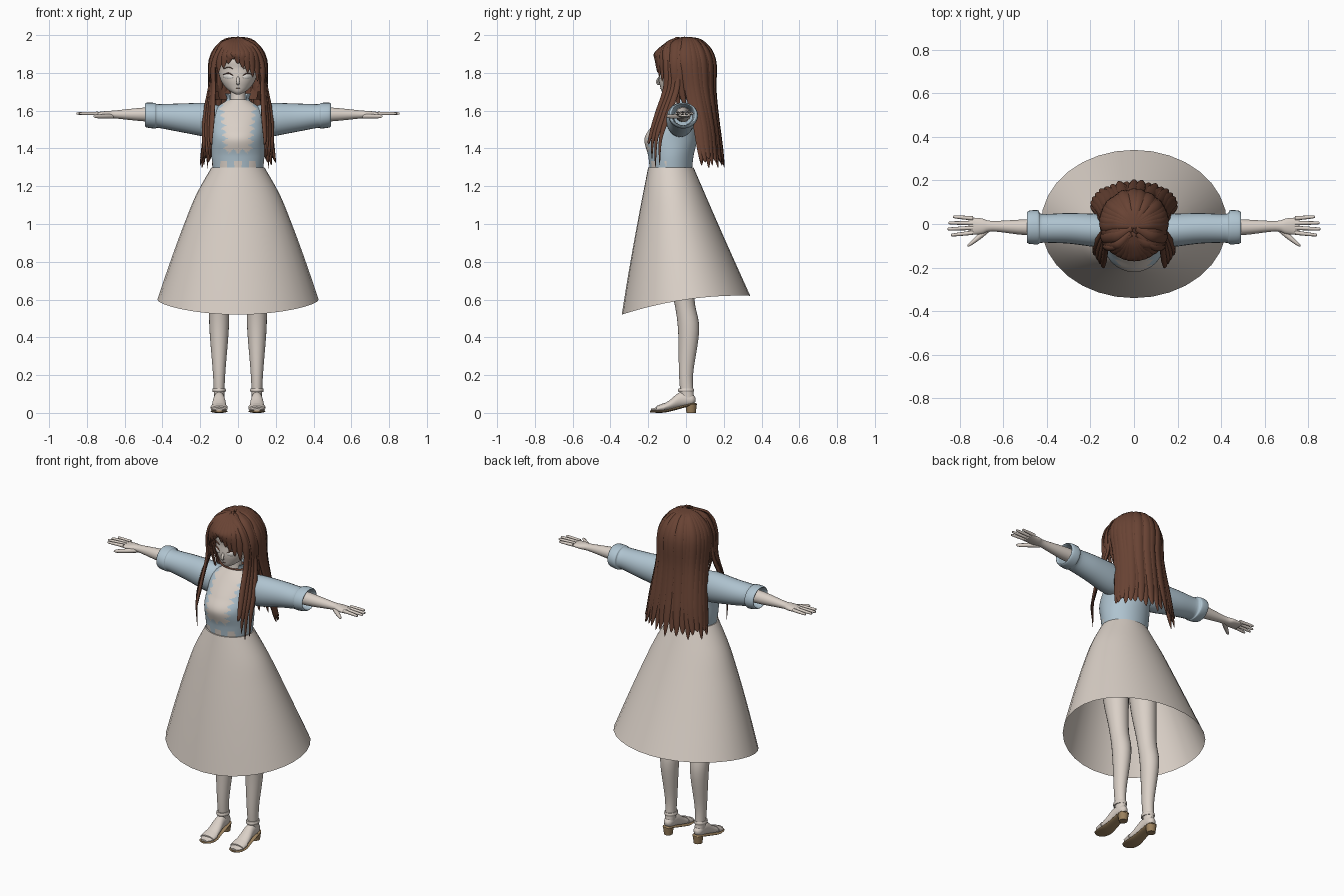
import bpy, bmesh, math, random
from mathutils import Vector

random.seed(4)
if "Cube" in bpy.data.objects:
    bpy.data.objects.remove(bpy.data.objects["Cube"])


def material(name, rgb):
    mat = bpy.data.materials.new(name)
    mat.use_nodes = True
    mat.diffuse_color = (*rgb, 1)
    mat.node_tree.nodes["Principled BSDF"].inputs["Base Color"].default_value = (*rgb, 1)
    return mat


SKIN = material("warm_beige", (.7, .63, .57))
BLUE = material("pale_blue", (.43, .55, .63))
HAIR = material("chestnut_brown", (.14, .056, .034))
SOLE = material("sole_tan", (.33, .22, .11))
EYE = material("eye_white", (.78, .75, .71))


def spline(points, steps):
    """Catmull-Rom interpolation through tuples of any length."""
    result, last = [], len(points) - 1
    for i in range(last):
        before, start = points[max(i - 1, 0)], points[i]
        end, after = points[i + 1], points[min(i + 2, last)]
        for k in range(steps):
            t = k / steps
            result.append([q + ((r - p) * t + (2 * p - 5 * q + 4 * r - s) * t ** 2
                                + (3 * q - p - 3 * r + s) * t ** 3) / 2
                           for p, q, r, s in zip(before, start, end, after)])
    return result + [list(points[last])]


def skin_rings(name, rings, materials, open_end=False, mirror=False):
    """Bridge rings of points into a smooth surface."""
    bm = bmesh.new()
    loops = [[bm.verts.new(point) for point in ring] for ring in rings]
    count = len(loops[0])
    for lower, upper in zip(loops, loops[1:]):
        for i in range(count):
            j = (i + 1) % count
            bm.faces.new((lower[i], lower[j], upper[j], upper[i]))
    bm.faces.new(loops[0])
    if not open_end:
        bm.faces.new(loops[-1])
    bmesh.ops.recalc_face_normals(bm, faces=bm.faces)
    mesh = bpy.data.meshes.new(name)
    bm.to_mesh(mesh)
    bm.free()
    for mat in materials:
        mesh.materials.append(mat)
    mesh.polygons.foreach_set("use_smooth", [True] * len(mesh.polygons))
    mesh.set_sharp_from_angle(angle=math.radians(50))
    obj = bpy.data.objects.new(name, mesh)
    bpy.context.scene.collection.objects.link(obj)
    if mirror:
        obj.modifiers.new("mirror", 'MIRROR')
    return obj


def loft(name, rings, materials, axis="z", at=0, sides=24, steps=5, **options):
    """Ellipses (position on axis, shifting centre, two radii); 'at' fixes the other centre."""
    loops = []
    for along, centre, ru, rv in spline(rings, steps):
        loop = []
        for i in range(sides):
            angle = math.tau * i / sides
            u, v = max(ru, .001) * math.cos(angle), max(rv, .001) * math.sin(angle)
            loop.append({"z": (at + u, centre + v, along),
                         "x": (along, centre + u, at + v),
                         "y": (at + u, along, centre + v)}[axis])
        loops.append(loop)
    return skin_rings(name, loops, materials, **options)


def lock_width(t):
    return min(1, .45 + 2 * t) * min(1, (1 - t) * 3.5) ** .8 + .02


def almond(t):
    return max(0, math.sin(math.pi * t)) ** .7 + .03


def sweep(name, points, width, thickness, mat, taper=lock_width, sides=8, mirror=False):
    """Flat tapered strand whose flat side faces away from the head."""
    path = [Vector(point) for point in spline(points, 5)]
    loops, last = [], len(path) - 1
    for i, p in enumerate(path):
        tangent = (path[min(i + 1, last)] - path[max(i - 1, 0)]).normalized()
        normal = p - Vector((0, 0, min(p.z, 1.85)))
        normal = (normal - tangent * normal.dot(tangent)).normalized()
        across, size = tangent.cross(normal), taper(i / last)
        angles = [math.tau * j / sides for j in range(sides)]
        loops.append([p + size * (across * width * math.cos(angle)
                                  + normal * thickness * math.sin(angle)) for angle in angles])
    return skin_rings(name, loops, [mat], mirror=mirror)


def trim(obj, unwanted):
    """Remove the faces whose centre meets a rule."""
    bm = bmesh.new()
    bm.from_mesh(obj.data)
    gone = [face for face in bm.faces if unwanted(face.calc_center_median())]
    bmesh.ops.delete(bm, geom=gone, context='FACES')
    bm.to_mesh(obj.data)
    bm.free()


def zigzag(value, period):
    return abs((value / period) % 1 - .5) * 2


# Skirt: open bell whose hem dips at the front
bell = [i / 5 for i in range(6)]
skirt = loft("skirt", [(1.3 - .7 * t, .08 * (t - 1), .14 + .287 * t ** .8, .12 + .22 * t)
                       for t in bell], [SKIN], sides=32, open_end=True)
for vertex in skirt.data.vertices:
    drop = (1.3 - vertex.co.z) / .7
    toward_back = vertex.co.y / .34
    vertex.co.z += drop ** 2 * toward_back * (.05 - .03 * toward_back)

# Bodice with a ragged neckline and hem
bodice = loft("bodice", [(1.27, -.08, .13, .11), (1.36, -.08, .14, .12), (1.45, -.08, .14, .14),
                         (1.52, -.06, .14, .12), (1.6, -.04, .13, .08), (1.66, -.03, .05, .04)],
              [BLUE, SKIN], sides=128, steps=15)
for face in bodice.data.polygons:
    x, y, z = face.center
    opening = .05 + (z - 1.4) / 10 + .03 * zigzag(z, .035)
    neckline = y < -.05 and abs(x) < opening and z > 1.4 - .03 * zigzag(x, .05)
    hem = y < -.1 and z < 1.3 + .035 * (zigzag(x, .075) > .5)
    face.material_index = int(neckline or hem)

# Collar, open at the throat
collar = loft("collar", [(1.62, -.03, .09, .06), (1.66, -.02, .06, .055), (1.69, -.02, .07, .06)],
              [BLUE], open_end=True)
trim(collar, lambda centre: centre.y < -.055)

# Sleeves with turned cuffs, rising slightly outwards
sleeves = loft("sleeves", [(.07, -.02, .05, .07), (.15, -.03, .075, .09), (.3, -.02, .07, .076),
                           (.42, -.02, .066, .063), (.44, -.015, .078, .068),
                           (.485, -.015, .075, .065), (.48, -.015, .06, .055),
                           (.38, -.015, .05, .045)],
               [BLUE], axis="x", at=1.57, mirror=True)
for vertex in sleeves.data.vertices:
    vertex.co.z += .08 * (vertex.co.x - .4)

# Arms, palms, fingers and thumbs
loft("arms", [(.34, -.015, .042, .042), (.5, -.015, .036, .036), (.65, -.01, .024, .021),
              (.7, -.01, .036, .018), (.76, -.01, .04, .01)],
     [SKIN], axis="x", at=1.58, mirror=True)
for finger, tip in enumerate((.83, .85, .855, .84)):
    root = .026 - .022 * finger
    loft("fingers", [(.74, root, .01, .01), (tip - .01, root * 1.25, .007, .007),
                     (tip, root * 1.25, .002, .002)],
         [SKIN], axis="x", at=1.585, sides=10, mirror=True)
loft("thumbs", [(.66, -.02, .012, .012), (.7, -.05, .016, .012), (.75, -.09, .01, .01),
                (.765, -.1, .003, .003)], [SKIN], axis="x", at=1.57, sides=10, mirror=True)

# Legs and feet
STANCE = .1
loft("legs", [(1.1, -.05, .07, .09), (.85, -.04, .07, .08), (.6, -.01, .054, .055),
              (.44, .014, .051, .056), (.2, 0, .032, .037), (.06, .01, .027, .035)],
     [SKIN], at=STANCE, mirror=True)
loft("feet", [(.05, .07, .01, .01), (.03, .07, .026, .03), (-.03, .07, .03, .04),
              (-.09, .04, .038, .025), (-.15, .02, .04, .012), (-.185, .017, .02, .005)],
     [SKIN], axis="y", at=STANCE, mirror=True)
loft("sandal_soles", [(.057, .045, .015, .004), (.03, .045, .03, .007), (-.07, .018, .038, .007),
                      (-.12, .008, .045, .007), (-.17, .008, .04, .007), (-.19, .008, .02, .005)],
     [SOLE], axis="y", at=STANCE, mirror=True)
loft("sandal_heels", [(0, .027, .024, .025), (.045, .027, .03, .03)],
     [SOLE], at=STANCE, steps=1, mirror=True)
loft("toe_straps", [(-.155, .021, .044, .016), (-.115, .03, .045, .023)],
     [SKIN], axis="y", at=STANCE, mirror=True)
loft("ankle_straps", [(.11, 0, .033, .04), (.12, 0, .036, .043), (.13, 0, .033, .04)],
     [SKIN], at=STANCE, mirror=True)

# Neck, head and face
loft("neck", [(1.6, -.03, .06, .05), (1.66, -.03, .04, .04), (1.76, -.03, .04, .04)], [SKIN])
loft("head", [(1.686, -.1, .012, .015), (1.7, -.085, .038, .043), (1.725, -.06, .068, .076),
              (1.765, -.037, .093, .107), (1.82, -.02, .106, .122), (1.89, -.01, .108, .128),
              (1.97, 0, .02, .02)], [SKIN], sides=32)
sweep("nose", [(0, -.139, 1.785), (0, -.152, 1.75), (0, -.134, 1.736)], .009, .007, SKIN, almond)


def face_row(name, inner, middle, outer, width, thickness, mat):
    """Strip laid over the curve of the face, from inner to outer corner."""
    row = [(x, -.032 - .114 * math.sqrt(1 - (x / .103) ** 2), z)
           for x, z in zip((.025, .05, .08), (inner, middle, outer))]
    sweep(name, row, width, thickness, mat, almond, mirror=True)


face_row("eyes", 1.778, 1.782, 1.782, .014, .004, EYE)
face_row("eyelashes", 1.785, 1.798, 1.79, .003, .005, HAIR)
face_row("eyebrows", 1.82, 1.83, 1.82, .002, .005, HAIR)
sweep("mouth", [(x, -.134, 1.718) for x in (-.013, 0, .013)], .0015, .004, HAIR, almond)

# Hair cap, open around the face
cap = loft("hair_cap", [(1.66, .02, .12, .105), (1.74, .01, .136, .135), (1.84, 0, .14, .145),
                        (1.91, 0, .122, .132), (1.98, 0, .02, .02)], [HAIR], sides=40)
trim(cap, lambda centre: centre.y < -.05 and centre.z < 1.9 - .9 * max(0, abs(centre.x) - .03))

# Long back locks falling from the crown
CROWN = 1.986
COUNT = 19
for i in range(COUNT):
    angle = math.pi * (i / (COUNT - 1) - .5) * 1.04
    tip = 1.295 + random.choice((0, .015, .03, .05))
    fall = [(.08, 0, 1.965), (.143, 0, 1.87), (.146, .03, 1.7), (.165, .07, 1.52),
            (.187, .085, 1.38), (.2, .09, tip)]
    ripple = random.uniform(-.006, .006)
    path = [(reach * math.sin(angle), back + (reach + ripple - back) * math.cos(angle), z)
            for reach, back, z in fall]
    sweep("back_lock", [(0, -.01, CROWN)] + path, .027, .012, HAIR)

# Temple locks beside the face
for i in range(4):
    back = .03 * i
    sweep("temple_lock", [(.01, -.02, CROWN), (.085, back * .6 - .06, 1.955),
                          (.135, back - .07, 1.87), (.14, back - .065, 1.76),
                          (.12, back - .03, 1.6)], .026, .01, HAIR, mirror=True)

# Long front locks hanging over the chest
for spread, tip in ((-.012, 1.42), (0, 1.34), (.012, 1.295), (.027, 1.31)):
    back = spread * 1.5 - .09
    sweep("front_lock", [(.01, -.05, CROWN), (.09, back, 1.935), (.13, back, 1.84),
                         (.136 + spread / 2, back, 1.72), (.148 + spread, back - .045, 1.58),
                         (.155 + spread, back - .085, 1.45), (.148 + spread, back - .09, tip)],
          .016, .01, HAIR, mirror=True)

# Fringe swept away from an off-centre parting
for i in range(11):
    x = .025 * (i - 5)
    y = -.158 * math.sqrt(1 - (x / .165) ** 2)
    tip = 1.872 - .95 * abs(x + .025)
    sweep("fringe_lock", [(-.015, -.04, CROWN), (x / 2 - .01, -.095, 1.958), (x * .85, y, 1.905),
                          (x, y, .95 + tip / 2), (x * 1.04, y, tip)], .021, .009, HAIR)
